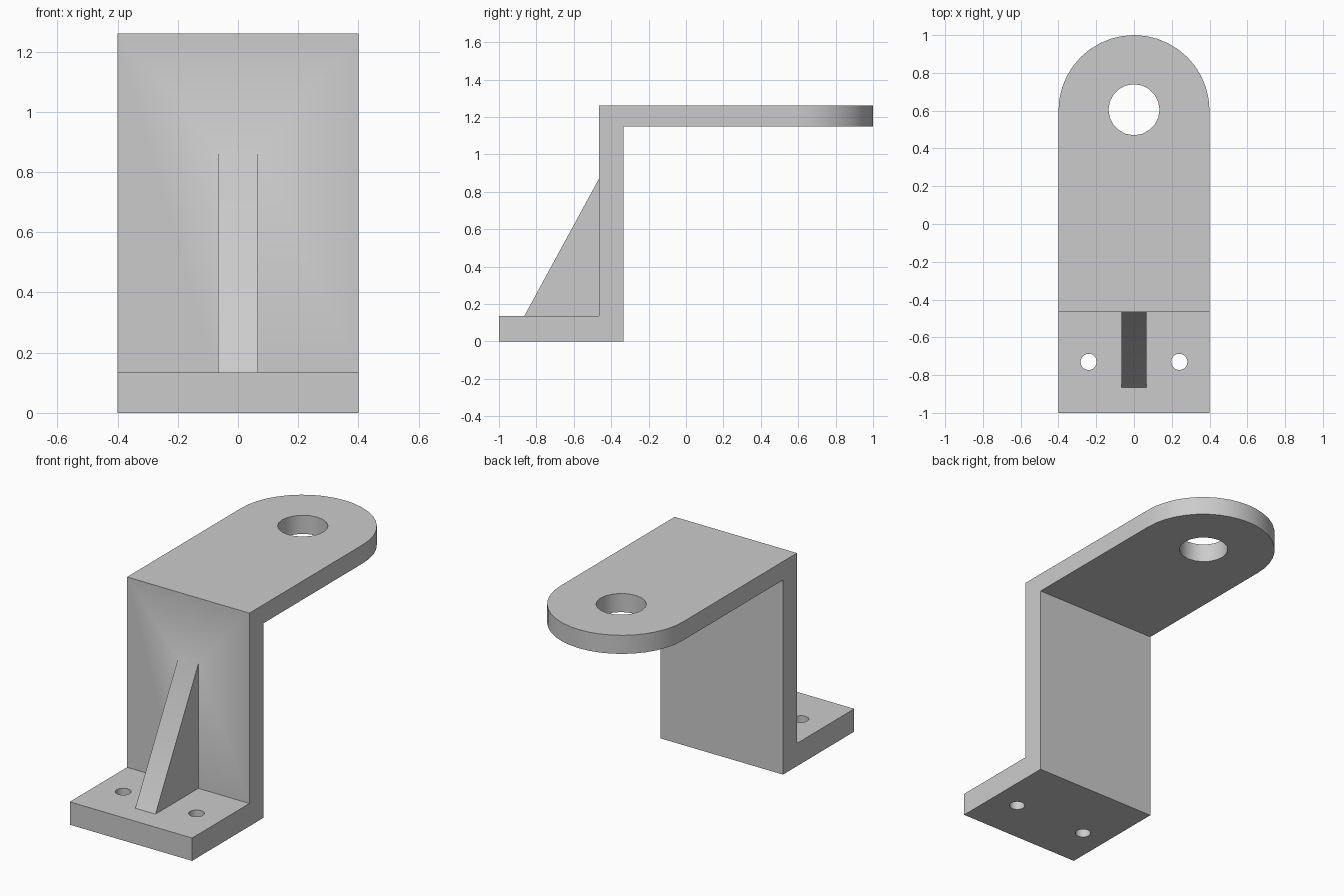
import bpy, bmesh, math
from mathutils import Vector

cube = bpy.data.objects.get("Cube")
if cube:
    bpy.data.objects.remove(cube, do_unlink=True)

HALF_W = 0.4
BASE_TOP, ARM_LOW, ARM_TOP = 0.135, 1.15, 1.26
WALL_FRONT, WALL_BACK = -0.465, -0.335
EYE_Y = 0.605

grey = bpy.data.materials.new("plain grey")
grey.use_nodes = True
colour = (0.6, 0.6, 0.6, 1)
grey.diffuse_color = colour
grey.node_tree.nodes["Principled BSDF"].inputs["Base Color"].default_value = colour


def prism(name, points, offset):
    """Extrude a closed outline along the offset vector."""
    bm = bmesh.new()
    face = bm.faces.new([bm.verts.new(p) for p in points])
    ext = bmesh.ops.extrude_face_region(bm, geom=[face])
    moved = [v for v in ext["geom"] if isinstance(v, bmesh.types.BMVert)]
    bmesh.ops.translate(bm, verts=moved, vec=Vector(offset))
    bmesh.ops.recalc_face_normals(bm, faces=bm.faces)
    mesh = bpy.data.meshes.new(name)
    bm.to_mesh(mesh)
    bm.free()
    mesh.materials.append(grey)
    obj = bpy.data.objects.new(name, mesh)
    bpy.context.collection.objects.link(obj)
    return obj


def side_prism(name, profile, half_width):
    return prism(name, [(-half_width, y, z) for y, z in profile],
                 (2 * half_width, 0, 0))


def arc(x, y, radius, start, end, count):
    angles = [start + (end - start) * i / count for i in range(count + 1)]
    return [(x + radius * math.cos(a), y + radius * math.sin(a)) for a in angles]


def plan_prism(name, outline, low, high):
    return prism(name, [(x, y, low) for x, y in outline], (0, 0, high - low))


def combine(target, tool, operation):
    """Apply a boolean and discard the tool object."""
    mod = target.modifiers.new(operation, 'BOOLEAN')
    mod.operation, mod.solver, mod.object = operation, 'EXACT', tool
    bpy.context.view_layer.objects.active = target
    bpy.ops.object.modifier_apply(modifier=mod.name)
    bpy.data.objects.remove(tool, do_unlink=True)


def drill(target, x, y, radius, sides, low, high):
    ring = arc(x, y, radius, 0, math.tau, sides)[:-1]
    combine(target, plan_prism("drill", ring, low, high), 'DIFFERENCE')


# Stepped bracket: foot, upright wall and arm
bracket = side_prism("bracket", [
    (-1, 0), (WALL_BACK, 0), (WALL_BACK, ARM_LOW), (1.1, ARM_LOW),
    (1.1, ARM_TOP), (WALL_FRONT, ARM_TOP), (WALL_FRONT, BASE_TOP),
    (-1, BASE_TOP)], HALF_W)

# Rounded arm end
outline = arc(0, 0.6, HALF_W, 0, math.pi, 20)
outline += [(-HALF_W, 0.3), (-0.6, 0.3), (-0.6, 1.3), (0.6, 1.3),
            (0.6, 0.3), (HALF_W, 0.3)]
combine(bracket, plan_prism("end_trim", outline, 1, 1.4), 'DIFFERENCE')

# Triangular stiffening rib, sunk slightly into the foot and wall
slope = (0.87 - BASE_TOP) / (WALL_FRONT + 0.865)
sink = 0.05
rib = side_prism("rib", [
    (-0.865 - sink / slope, BASE_TOP - sink),
    (WALL_FRONT + sink, BASE_TOP - sink),
    (WALL_FRONT + sink, 0.87 + sink * slope)], 0.066)
combine(bracket, rib, 'UNION')

# Large eye in the arm and two bolt holes in the foot
drill(bracket, 0, EYE_Y, 0.135, 20, 1, 1.4)
for side in (-1, 1):
    drill(bracket, side * 0.24, -0.73, 0.043, 20, -0.1, 0.3)

# Smooth the curved walls, keep the corners sharp
bpy.ops.object.select_all(action='DESELECT')
bracket.select_set(True)
bpy.context.view_layer.objects.active = bracket
bpy.ops.object.shade_smooth_by_angle(angle=math.radians(30))
